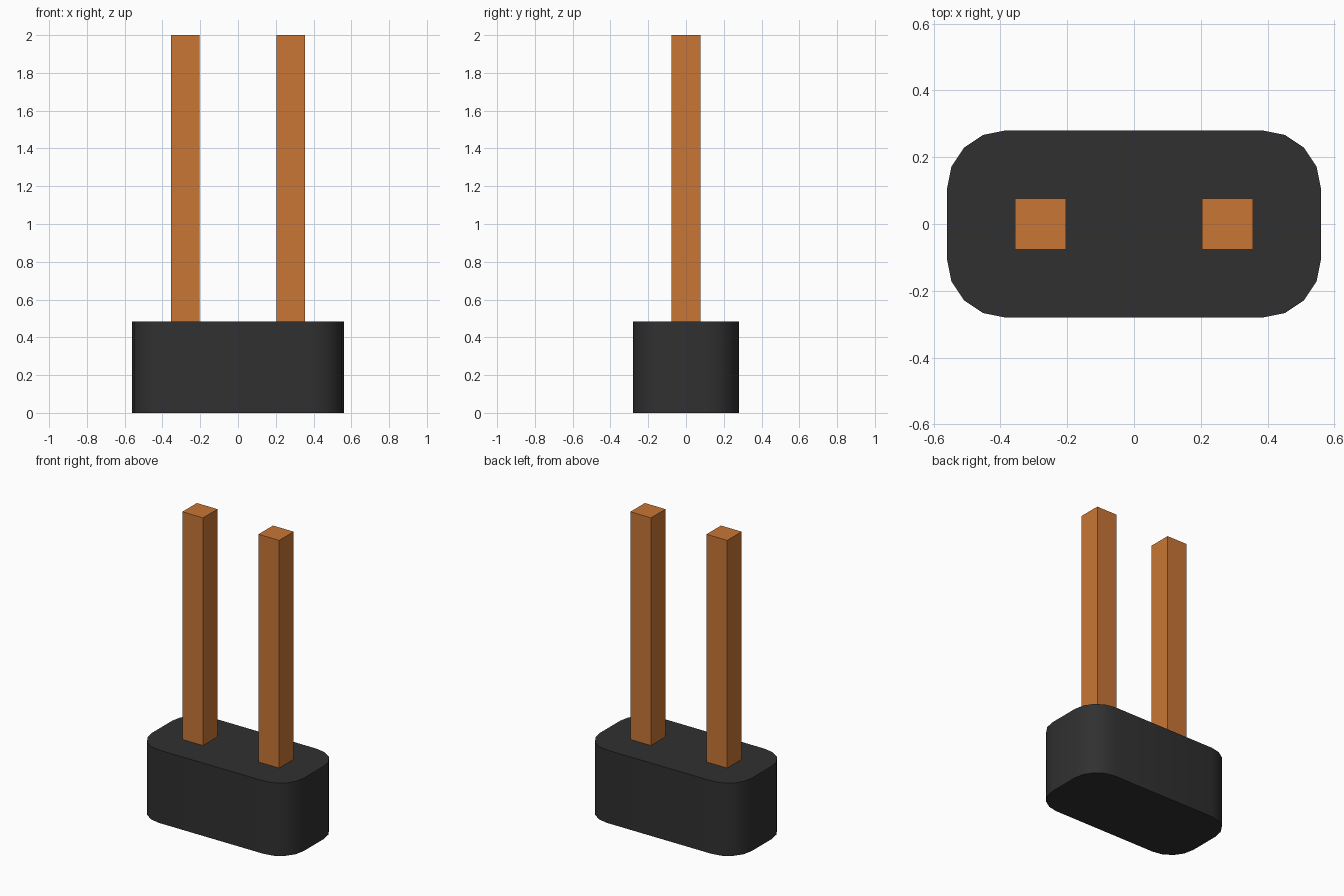
import bpy, bmesh, math

if "Cube" in bpy.data.objects:
    bpy.data.objects.remove(bpy.data.objects["Cube"])

HALF_X, HALF_Y, RADIUS, HEIGHT = 0.56, 0.28, 0.175, 0.485
PIN_X, PIN_W, PIN_BOTTOM = 0.28, 0.152, 0.46


def material(name, color):
    mat = bpy.data.materials.new(name)
    mat.diffuse_color = color
    mat.use_nodes = True
    mat.node_tree.nodes["Principled BSDF"].inputs["Base Color"].default_value = mat.diffuse_color
    return mat


def add_object(name, bm, mat):
    bmesh.ops.recalc_face_normals(bm, faces=bm.faces)
    mesh = bpy.data.meshes.new(name)
    bm.to_mesh(mesh)
    bm.free()
    mesh.materials.append(mat)
    obj = bpy.data.objects.new(name, mesh)
    bpy.context.collection.objects.link(obj)
    return obj


plastic = material("black_plastic", (0.03, 0.03, 0.03, 1))
copper = material("copper", (0.58, 0.18, 0.035, 1))

# Housing: rounded rectangle with four segments per corner, extruded upward
bm = bmesh.new()
outline = []
for corner, (sx, sy) in enumerate([(1, 1), (-1, 1), (-1, -1), (1, -1)]):
    for step in range(5):
        a = math.radians(corner * 90 + step * 22.5)
        outline.append(bm.verts.new((sx * (HALF_X - RADIUS) + RADIUS * math.cos(a),
                                     sy * (HALF_Y - RADIUS) + RADIUS * math.sin(a), 0)))
base = bm.faces.new(outline)
extruded = bmesh.ops.extrude_face_region(bm, geom=[base], use_keep_orig=True)
top = [g for g in extruded["geom"] if isinstance(g, bmesh.types.BMVert)]
bmesh.ops.translate(bm, verts=top, vec=(0, 0, HEIGHT))
housing = add_object("housing", bm, plastic)
bpy.context.view_layer.objects.active = housing
housing.select_set(True)
bpy.ops.object.shade_smooth_by_angle(angle=math.radians(40))

# Two square contact pins seated in the housing
for side, x in (("left", -PIN_X), ("right", PIN_X)):
    bm = bmesh.new()
    bmesh.ops.create_cube(bm, size=1)
    bmesh.ops.scale(bm, verts=bm.verts, vec=(PIN_W, PIN_W, 2 - PIN_BOTTOM))
    bmesh.ops.translate(bm, verts=bm.verts, vec=(x, 0, (2 + PIN_BOTTOM) / 2))
    add_object(side + "_pin", bm, copper)
